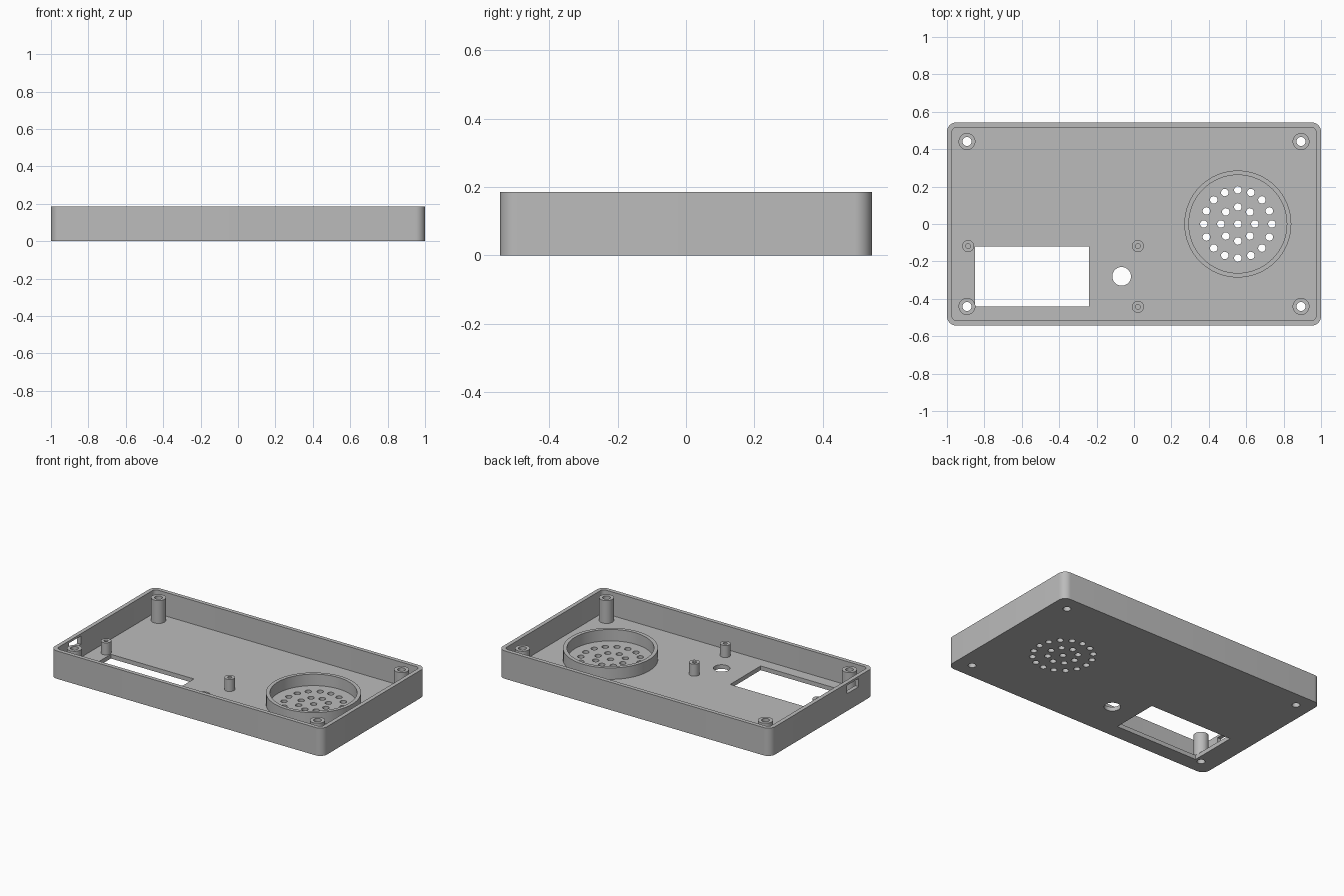
import bpy
import bmesh
from math import pi, cos, sin, radians

cube = bpy.data.objects.get("Cube")
if cube:
    bpy.data.objects.remove(cube, do_unlink=True)

HX, HY, HEIGHT = 1.0, 0.543, 0.185
WALL, FLOOR = 0.027, 0.028

grey = bpy.data.materials.new("plain grey plastic")
grey.use_nodes = True
grey.diffuse_color = (0.5, 0.5, 0.5, 1)
grey.node_tree.nodes["Principled BSDF"].inputs["Base Color"].default_value = (0.5, 0.5, 0.5, 1)


def circle(x, y, r, n=32):
    return [(x + r * cos(2 * pi * i / n), y + r * sin(2 * pi * i / n)) for i in range(n)]


def rectangle(x0, x1, y0, y1):
    return [(x0, y0), (x1, y0), (x1, y1), (x0, y1)]


def rounded(hx, hy, r, steps=10):
    pts = []
    for quarter, (sx, sy) in enumerate([(1, 1), (-1, 1), (-1, -1), (1, -1)]):
        for i in range(steps + 1):
            a = pi / 2 * (quarter + i / steps)
            pts.append((sx * (hx - r) + r * cos(a), sy * (hy - r) + r * sin(a)))
    return pts


def add_prism(bm, outline, z0, z1):
    low = [bm.verts.new((x, y, z0)) for x, y in outline]
    high = [bm.verts.new((x, y, z1)) for x, y in outline]
    bm.faces.new(low[::-1])
    bm.faces.new(high)
    for i in range(len(low)):
        j = (i + 1) % len(low)
        bm.faces.new((low[i], low[j], high[j], high[i]))


def finish(name, bm):
    mesh = bpy.data.meshes.new(name)
    bm.to_mesh(mesh)
    bm.free()
    mesh.materials.append(grey)
    obj = bpy.data.objects.new(name, mesh)
    bpy.context.collection.objects.link(obj)
    return obj


def make_active(obj):
    bpy.ops.object.select_all(action='DESELECT')
    obj.select_set(True)
    bpy.context.view_layer.objects.active = obj


def smooth(obj):
    make_active(obj)
    bpy.ops.object.shade_smooth_by_angle(angle=radians(30))


def cut(obj, cutter):
    cutter.hide_render = True
    mod = obj.modifiers.new("cut", 'BOOLEAN')
    mod.operation = 'DIFFERENCE'
    mod.solver = 'EXACT'
    mod.object = cutter
    make_active(obj)
    bpy.ops.object.modifier_apply(modifier=mod.name)
    bpy.data.objects.remove(cutter, do_unlink=True)


def tube(name, x, y, r_out, r_in, top, n=32):
    bm = bmesh.new()
    loops = [[bm.verts.new((px, py, z)) for px, py in circle(x, y, r, n)]
             for r, z in ((r_out, FLOOR), (r_out, top), (r_in, top), (r_in, FLOOR))]
    for k in range(4):
        a, b = loops[k], loops[(k + 1) % 4]
        for i in range(n):
            j = (i + 1) % n
            bm.faces.new((a[i], a[j], b[j], b[i]))
    smooth(finish(name, bm))


# Open tray: rounded block with a rounded cavity
bm = bmesh.new()
add_prism(bm, rounded(HX, HY, 0.05), 0, HEIGHT)
tray = finish("tray", bm)

bm = bmesh.new()
add_prism(bm, rounded(HX - WALL, HY - WALL, 0.025), FLOOR, HEIGHT + 0.1)
cut(tray, finish("cavity_cutter", bm))

# Openings through the floor and the side wall
corners = [(sx * 0.893, sy * 0.441) for sx in (-1, 1) for sy in (-1, 1)]
speaker_x = 0.555
holes = [rectangle(-0.85, -0.24, -0.441, -0.12), circle(-0.066, -0.28, 0.05)]
holes += [circle(x, y, 0.024) for x, y in corners]
holes.append(circle(speaker_x, 0, 0.02, 20))
for count, radius in ((8, 0.091), (16, 0.182)):
    holes += [circle(speaker_x + px, py, 0.02, 20) for px, py in circle(0, 0, radius, count)]

bm = bmesh.new()
for outline in holes:
    add_prism(bm, outline, -0.05, FLOOR + 0.02)
add_prism(bm, rectangle(-HX - 0.05, -HX + WALL + 0.015, -0.385, -0.26), 0.115, 0.17)
cut(tray, finish("opening_cutter", bm))
smooth(tray)

# Screw posts in the corners
for i, (x, y) in enumerate(corners):
    tube(f"screw_post_{i + 1}", x, y, 0.045, 0.024, 0.18)

# Short board posts around the window
for i, (x, y) in enumerate([(-0.887, -0.118), (0.021, -0.118), (0.021, -0.443)]):
    tube(f"board_post_{i + 1}", x, y, 0.032, 0.013, 0.108)

# Speaker collar
tube("speaker_ring", speaker_x, 0, 0.286, 0.262, 0.104, 64)
